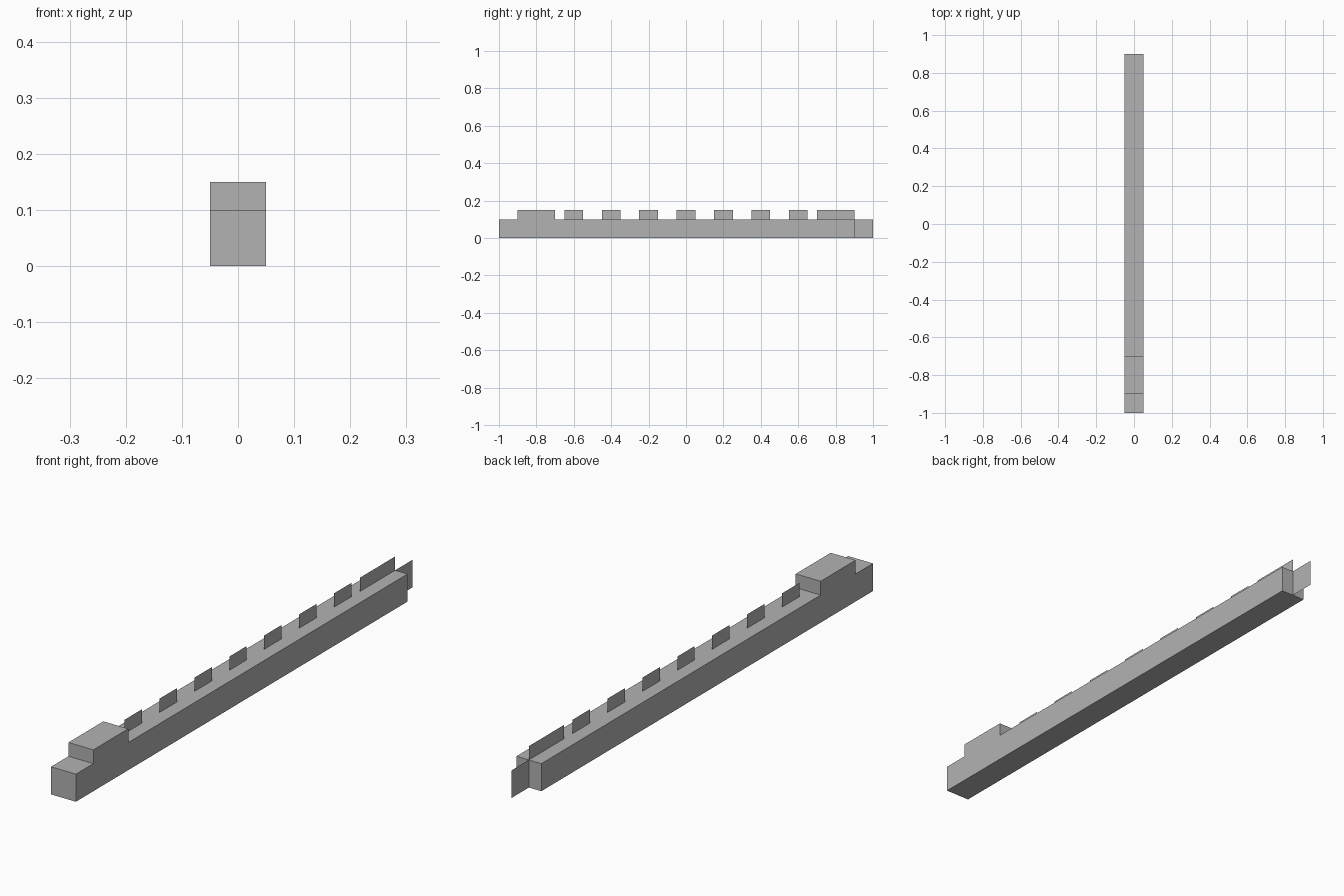
import bpy
import bmesh

cube = bpy.data.objects.get("Cube")
if cube:
    bpy.data.objects.remove(cube, do_unlink=True)

# Single flat grey
grey = bpy.data.materials.new("plain grey")
grey.use_nodes = True
colour = (0.448, 0.448, 0.448, 1.0)
grey.diffuse_color = colour
grey.node_tree.nodes["Principled BSDF"].inputs["Base Color"].default_value = colour

HALF_WIDTH = 0.05
BEAM_TOP = 0.10
RAISED_TOP = 0.15


def side_profile(name, points, x, width=0.0):
    """Face drawn in the y-z plane at x, extruded along +x when width is given."""
    bm = bmesh.new()
    face = bm.faces.new([bm.verts.new((x, y, z)) for y, z in points])
    if width:
        result = bmesh.ops.extrude_face_region(bm, geom=[face], use_keep_orig=True)
        moved = [v for v in result["geom"] if isinstance(v, bmesh.types.BMVert)]
        bmesh.ops.translate(bm, verts=moved, vec=(width, 0, 0))
        bmesh.ops.recalc_face_normals(bm, faces=bm.faces[:])
    mesh = bpy.data.meshes.new(name)
    bm.to_mesh(mesh)
    bm.free()
    mesh.materials.append(grey)
    obj = bpy.data.objects.new(name, mesh)
    bpy.context.collection.objects.link(obj)
    return obj


def upright_sheet(name, y0, y1, z0, z1):
    """Paper-thin sheet standing on the centre line."""
    return side_profile(name, [(y0, z0), (y1, z0), (y1, z1), (y0, z1)], 0.0)


# Long beam with the raised block near its front end
side_profile("beam", [
    (-1.0, 0.0), (0.9, 0.0), (0.9, BEAM_TOP), (-0.7, BEAM_TOP),
    (-0.7, RAISED_TOP), (-0.9, RAISED_TOP), (-0.9, BEAM_TOP), (-1.0, BEAM_TOP),
], -HALF_WIDTH, 2 * HALF_WIDTH)

# Row of evenly spaced teeth along the top
for i in range(7):
    y = -0.6 + 0.2 * i
    upright_sheet(f"tooth_{i + 1}", y - 0.05, y + 0.05, BEAM_TOP, RAISED_TOP)

# Longer fin and tail sheet at the back end
upright_sheet("back_fin", 0.7, 0.9, BEAM_TOP, RAISED_TOP)
upright_sheet("tail_sheet", 0.9, 1.0, 0.0, BEAM_TOP)
